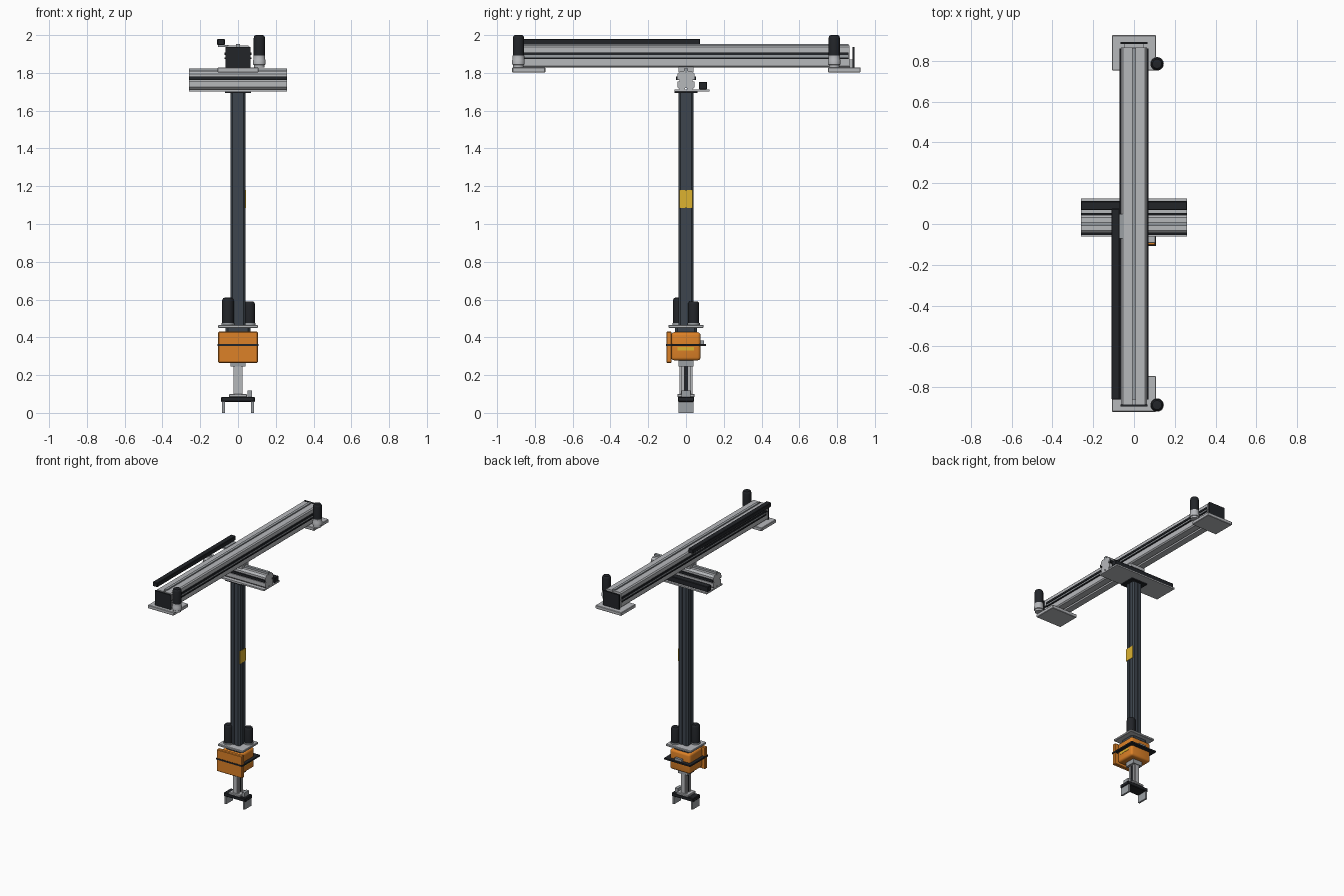
import bpy, bmesh, math
from mathutils import Vector

if "Cube" in bpy.data.objects:
    bpy.data.objects.remove(bpy.data.objects["Cube"])


def mat(name, r, g, b):
    m = bpy.data.materials.new(name)
    m.diffuse_color = (r, g, b, 1)
    m.use_nodes = True
    m.node_tree.nodes["Principled BSDF"].inputs["Base Color"].default_value = m.diffuse_color
    return m


ALU = mat("aluminium", 0.47, 0.48, 0.50)
STEEL = mat("steel", 0.33, 0.35, 0.37)
BLACK = mat("black", 0.016, 0.018, 0.022)
SLATE = mat("slate", 0.047, 0.06, 0.076)
ORANGE = mat("orange", 0.72, 0.22, 0.02)
YELLOW = mat("yellow", 0.72, 0.45, 0.03)


def make(name, bm, m, smooth=False):
    bmesh.ops.recalc_face_normals(bm, faces=bm.faces)
    me = bpy.data.meshes.new(name)
    bm.to_mesh(me)
    bm.free()
    ob = bpy.data.objects.new(name, me)
    bpy.context.collection.objects.link(ob)
    me.materials.append(m)
    if smooth:
        bpy.context.view_layer.objects.active = ob
        ob.select_set(True)
        bpy.ops.object.shade_smooth_by_angle(angle=math.radians(35))
        ob.select_set(False)
    return ob


def box(name, x, y, z, m, bevel=0, seg=1, vertical=False):
    """Box from (min, max) ranges, optionally with bevelled edges."""
    bm = bmesh.new()
    bmesh.ops.create_cube(bm, size=1)
    for v in bm.verts:
        v.co = Vector([a[0] + (c + 0.5) * (a[1] - a[0]) for a, c in zip((x, y, z), v.co)])
    if bevel:
        edges = [e for e in bm.edges if not vertical or
                 abs(e.verts[0].co.z - e.verts[1].co.z) > 1e-4]
        bmesh.ops.bevel(bm, geom=edges, offset=bevel, segments=seg, affect='EDGES', profile=0.5)
    return make(name, bm, m, seg > 1)


def turned(name, x, y, prof, m, n=28):
    """Solid of revolution about a vertical axis, prof = [(radius, z)]."""
    bm = bmesh.new()
    rings = [[bm.verts.new((x + r * math.cos(2 * math.pi * i / n),
                            y + r * math.sin(2 * math.pi * i / n), z)) for i in range(n)]
             for r, z in prof]
    for a, b in zip(rings, rings[1:]):
        for i in range(n):
            bm.faces.new((a[i], a[(i + 1) % n], b[(i + 1) % n], b[i]))
    bm.faces.new(rings[0])
    bm.faces.new(rings[-1])
    return make(name, bm, m, True)


def extrusion(name, hu, hv, c, slot, depth, lo, hi, place, m):
    """Chamfered slotted bar: half sizes hu, hv, one slot in every face."""
    pts = []
    for a, b, turn in ((hu, hv, 0), (hv, hu, 1), (hu, hv, 2), (hv, hu, 3)):
        side = [(a, -b + c), (a, -slot), (a - depth, -slot),
                (a - depth, slot), (a, slot), (a, b - c)]
        for _ in range(turn):
            side = [(-q, p) for p, q in side]
        pts += side
    bm = bmesh.new()
    f = bm.faces.new([bm.verts.new(place(u, v, lo)) for u, v in pts])
    ext = bmesh.ops.extrude_face_region(bm, geom=[f])
    d = Vector(place(0, 0, hi)) - Vector(place(0, 0, lo))
    bmesh.ops.translate(bm, vec=d, verts=[g for g in ext['geom'] if isinstance(g, bmesh.types.BMVert)])
    return make(name, bm, m)


def motor(name, x, y, r, z0, z1):
    turned(name, x, y, [(r, z0), (r, z1 - 0.016), (r * 0.93, z1 - 0.007),
                        (r * 0.75, z1 - 0.001), (r * 0.5, z1)], BLACK)


# long upper beam with side racks, top rail and end caps
extrusion("upper_beam", 0.063, 0.058, 0.008, 0.007, 0.012, -0.885, 0.865,
          lambda u, v, w: (u, w, 1.886 + v), ALU)
box("upper_top_rail", (-0.010, 0.010), (-0.86, 0.86), (1.935, 1.952), STEEL)
for s, side in ((1, "right"), (-1, "left")):
    for z0, z1, k in ((1.895, 1.909, "upper"), (1.873, 1.882, "lower")):
        box(f"{k}_rack_{side}", sorted((s * 0.058, s * 0.071)), (-0.86, 0.86), (z0, z1), BLACK)
    box(f"rack_bar_{side}", sorted((s * 0.058, s * 0.066)), (-0.86, 0.86), (1.882, 1.895), STEEL)
for y, end in ((-0.89, "front"), (0.887, "back")):
    box(f"end_cap_{end}", (-0.067, 0.067), (y - 0.005, y + 0.005), (1.828, 1.938), BLACK)
box("back_beam_end", (-0.05, 0.05), (0.86, 0.884), (1.828, 1.87), ALU)

# mounting plates and drive motors
for y0, y1, ym, end in ((-0.92, -0.745, -0.887, "front"), (0.752, 0.925, 0.785, "back")):
    box(f"mount_plate_{end}", (-0.108, 0.108), (y0, y1), (1.803, 1.828), ALU, 0.003)
    turned(f"gearbox_{end}", 0.113, ym, [(0.028, 1.828), (0.028, 1.842), (0.033, 1.845), (0.033, 1.868),
                                         (0.031, 1.872), (0.031, 1.892)], ALU)
    motor(f"drive_motor_{end}", 0.113, ym, 0.030, 1.892, 2.0)

# cable tray along the upper beam
box("cable_tray", (-0.110, -0.070), (-0.86, 0.075), (1.947, 1.979), BLACK, 0.003)
box("cable_tray_bracket", (-0.105, -0.05), (-0.07, 0.05), (1.937, 1.948), STEEL)

# short cross beam with side rails
extrusion("cross_beam", 0.045, 0.049, 0.014, 0.006, 0.010, -0.26, 0.26,
          lambda u, v, w: (w, u, 1.760 + v), ALU)
box("cross_top_rail", (-0.26, 0.26), (-0.010, 0.010), (1.795, 1.824), STEEL)
for s, side in ((-1, "front"), (1, "back")):
    box(f"cross_rack_{side}", (-0.26, 0.26), sorted((s * 0.038, s * 0.053)), (1.762, 1.780), BLACK)
box("cross_base_plate", (-0.26, 0.26), (-0.062, 0.125), (1.702, 1.713), ALU)
box("cross_cable_tray", (-0.26, 0.26), (0.068, 0.112), (1.713, 1.752), BLACK, 0.003)
box("carriage_block", (-0.06, 0.06), (-0.04, 0.04), (1.806, 1.83), ALU)

# vertical column with warning label
extrusion("column", 0.040, 0.040, 0.010, 0.004, 0.006, 0.43, 1.70,
          lambda u, v, w: (u, v, w), SLATE)
box("column_head_plate", (-0.068, 0.068), (-0.06, 0.06), (1.694, 1.703), BLACK)
box("column_label", (0.038, 0.042), (-0.034, 0.034), (1.085, 1.180), YELLOW)

# lower flange with two motors
box("lower_flange", (-0.105, 0.105), (-0.093, 0.093), (0.450, 0.466), ALU, 0.003)
for n, x, y, r, top in (("left", -0.053, -0.038, 0.031, 0.610), ("right", 0.060, 0.040, 0.030, 0.590)):
    turned(f"motor_base_{n}", x, y, [(r + 0.003, 0.464), (r + 0.003, 0.476)], STEEL)
    motor(f"flange_motor_{n}", x, y, r, 0.476, top)
box("neck", (-0.065, 0.065), (-0.058, 0.058), (0.420, 0.452), SLATE, 0.012, 1, True)

# orange gear housing
box("gear_housing", (-0.085, 0.085), (-0.078, 0.077), (0.278, 0.427), ORANGE, 0.016, 3)
box("housing_cover", (-0.105, 0.105), (-0.104, -0.076), (0.265, 0.430), ORANGE, 0.004)
box("housing_band", (-0.109, 0.109), (-0.107, 0.106), (0.353, 0.364), BLACK)
box("housing_plug", (-0.03, 0.03), (0.075, 0.094), (0.364, 0.382), STEEL)
box("housing_label", (0.083, 0.087), (-0.045, 0.042), (0.330, 0.349), YELLOW)

# lower spindle
box("spindle_collar", (-0.040, 0.040), (-0.040, 0.040), (0.245, 0.282), STEEL)
box("spindle_bar", (-0.016, 0.016), (-0.034, 0.034), (0.095, 0.250), ALU)
for s, side in ((-1, "left"), (1, "right")):
    for t, face in ((-1, "front"), (1, "back")):
        box(f"spindle_rail_{side}_{face}", sorted((s * 0.014, s * 0.024)),
            sorted((t * 0.010, t * 0.027)), (0.098, 0.265), ALU)
    box(f"spindle_slot_{side}", sorted((s * 0.012, s * 0.018)), (-0.010, 0.010), (0.10, 0.245), BLACK)

# gripper
box("gripper_flange", (-0.048, 0.048), (-0.046, 0.046), (0.084, 0.100), ALU, 0.003)
box("gripper_body", (-0.090, 0.090), (-0.043, 0.043), (0.058, 0.085), BLACK, 0.004)
box("gripper_sensor", (0.050, 0.073), (-0.025, 0.025), (0.085, 0.118), STEEL)
for s, side in ((-1, "left"), (1, "right")):
    box(f"finger_{side}", sorted((s * 0.070, s * 0.084)), (-0.040, 0.040), (0.0, 0.060), STEEL)
